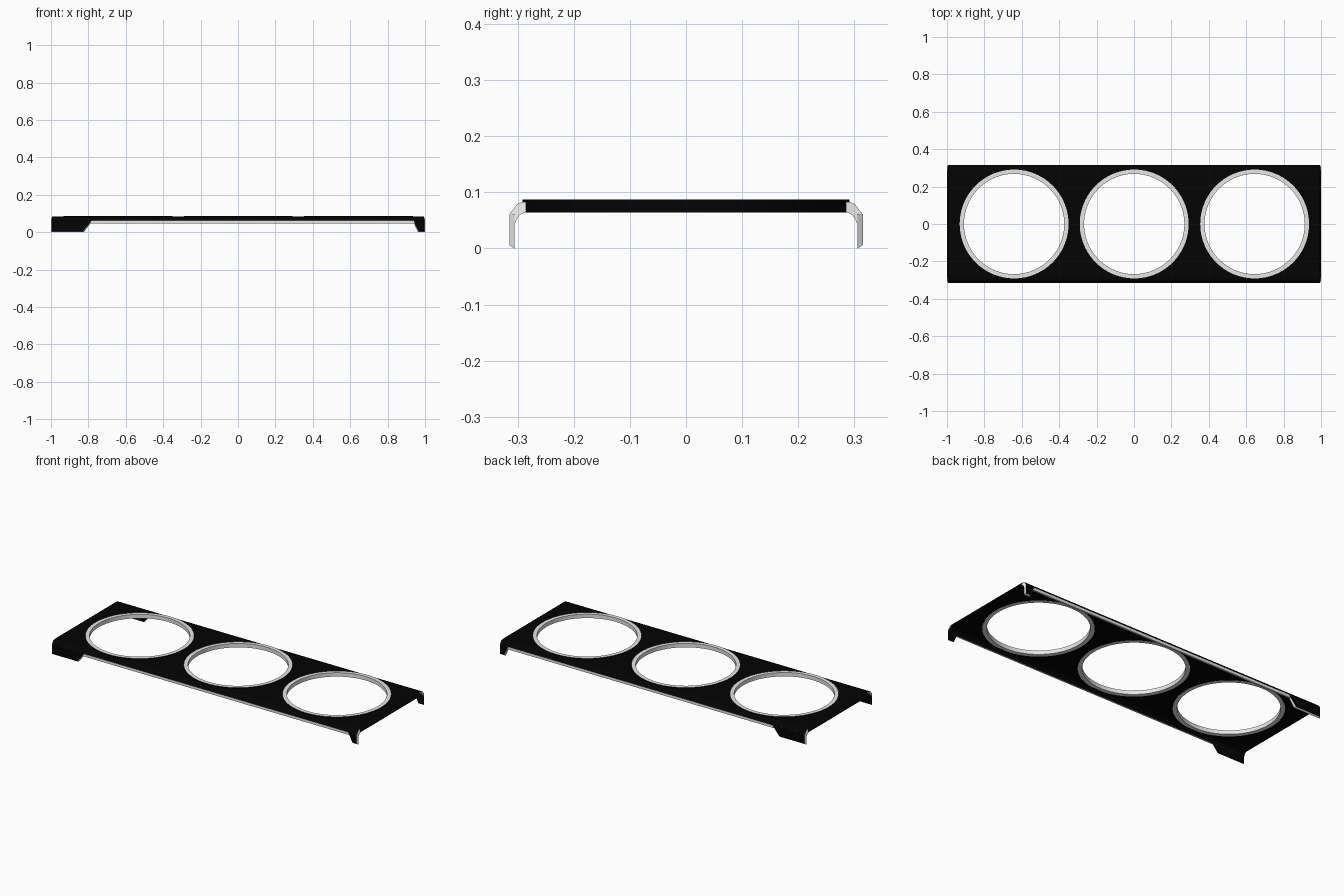
import bpy, bmesh, math

if "Cube" in bpy.data.objects:
    bpy.data.objects.remove(bpy.data.objects["Cube"])


def material(name, c):
    m = bpy.data.materials.new(name)
    m.diffuse_color = (c, c, c, 1)
    m.use_nodes = True
    m.node_tree.nodes["Principled BSDF"].inputs["Base Color"].default_value = m.diffuse_color
    return m


BLACK = material("matte black", 0.001)
GREY = material("light grey", 0.8)
CENTRES = (-0.641, 0.001, 0.645)
R_OUT, R_IN, R_CUT, SEG = 0.291, 0.268, 0.28, 96
SLAB_Y, TOP, UNDER, BEVEL = 0.285, 0.083, 0.065, 0.994


def make_object(name, bm):
    bmesh.ops.recalc_face_normals(bm, faces=bm.faces)
    me = bpy.data.meshes.new(name)
    bm.to_mesh(me)
    bm.free()
    ob = bpy.data.objects.new(name, me)
    bpy.context.collection.objects.link(ob)
    me.materials.append(BLACK)
    me.materials.append(GREY)
    return ob


def extrude(bm, faces, offset):
    ext = bmesh.ops.extrude_face_region(bm, geom=faces, use_keep_orig=True)
    verts = [g for g in ext["geom"] if isinstance(g, bmesh.types.BMVert)]
    bmesh.ops.translate(bm, verts=verts, vec=offset)


def prism(points, offset):
    bm = bmesh.new()
    extrude(bm, [bm.faces.new([bm.verts.new(p) for p in points])], offset)
    return bm


def bevel_ends(bm):
    """The outer skin ends slightly short of the inner skin."""
    for v in bm.verts:
        if abs(v.co.x) > 0.99 and (v.co.z > 0.07 or abs(v.co.y) > 0.31):
            v.co.x *= BEVEL


def paint(ob, rule):
    for p in ob.data.polygons:
        p.material_index = 1 if rule(p) else 0


def circle(cx, r):
    return [(cx + r * math.cos(2 * math.pi * k / SEG),
             r * math.sin(2 * math.pi * k / SEG)) for k in range(SEG)]


# Flat top plate with three round openings
rect = [(-1, -SLAB_Y), (1, -SLAB_Y), (1, SLAB_Y), (-1, SLAB_Y)]
bm = bmesh.new()
for loop in [rect] + [circle(cx, R_CUT) for cx in CENTRES]:
    vs = [bm.verts.new((x, y, UNDER)) for x, y in loop]
    for a, b in zip(vs, vs[1:] + vs[:1]):
        bm.edges.new((a, b))
bmesh.ops.triangle_fill(bm, use_beauty=True, use_dissolve=False, edges=bm.edges[:])
extrude(bm, bm.faces[:], (0, 0, TOP - UNDER))
bm.normal_update()
bevel_ends(bm)
# drop the hidden walls where the plate meets its folds
hidden = [f for f in bm.faces if all(abs(abs(v.co.y) - SLAB_Y) < 1e-4 for v in f.verts)]
bmesh.ops.delete(bm, geom=hidden, context="FACES_ONLY")
plate = make_object("top_plate", bm)
paint(plate, lambda p: abs(p.normal.z) < 0.5)

# Folded long edges; the raw cut edge of the sheet is grey
fold = [(SLAB_Y, TOP), (0.291, TOP), (0.301, 0.079), (0.3145, 0.061), (0.3145, 0.045),
        (0.304, 0.045), (0.302, 0.052), (0.296, 0.060), (SLAB_Y, UNDER)]
for side, s in (("front", -1), ("back", 1)):
    bm = prism([(-1, s * y, z) for y, z in fold], (2, 0, 0))
    bevel_ends(bm)
    hidden = [f for f in bm.faces if all(abs(abs(v.co.y) - SLAB_Y) < 1e-4 for v in f.verts)]
    bmesh.ops.delete(bm, geom=hidden, context="FACES_ONLY")
    ob = make_object(f"folded_edge_{side}", bm)
    paint(ob, lambda p: abs(p.normal.x) > 0.5 or
          (p.center.z < 0.054 and (abs(p.center.y) > 0.312 or abs(p.normal.z) > 0.9)))

# Rims lining the openings
for i, cx in enumerate(CENTRES):
    bm = bmesh.new()
    section = [(R_OUT, 0.064), (R_OUT, 0.087), (R_IN, 0.087), (R_IN, 0.064)]
    rings = [[bm.verts.new((x, y, z)) for x, y in circle(cx, r)] for r, z in section]
    for j in range(4):
        a, b = rings[j], rings[(j + 1) % 4]
        for k in range(SEG):
            n = (k + 1) % SEG
            f = bm.faces.new((a[k], a[n], b[n], b[k]))
            f.material_index = 0 if j == 0 else 1
    rim = make_object(f"opening_rim_{i + 1}", bm)
    bpy.ops.object.select_all(action="DESELECT")
    rim.select_set(True)
    bpy.context.view_layer.objects.active = rim
    bpy.ops.object.shade_smooth_by_angle(angle=math.radians(30))

# Side flaps at the four corners: long on the left, short on the right
FLAPS = {"long_flap": [(-1, 0.061), (-1, 0), (-0.825, 0), (-0.778, 0.061)],
         "short_flap": [(1, 0.061), (1, 0), (0.962, 0), (0.934, 0.061)]}
for name, shape in FLAPS.items():
    for side, s in (("front", -1), ("back", 1)):
        bm = prism([(x, s * 0.306, z) for x, z in shape], (0, s * 0.009, 0))
        # bevelled rim: the outer face is a little smaller than the inner one
        for v in bm.verts:
            if abs(v.co.y) > 0.31:
                if v.co.z < 0.01:
                    v.co.z = 0.006
                if abs(v.co.x) > 0.99:
                    v.co.x *= BEVEL
                else:
                    v.co.x += math.copysign(0.005, v.co.x)
        flap = make_object(f"{name}_{side}", bm)
        paint(flap, lambda p: abs(p.normal.y) < 0.9)
